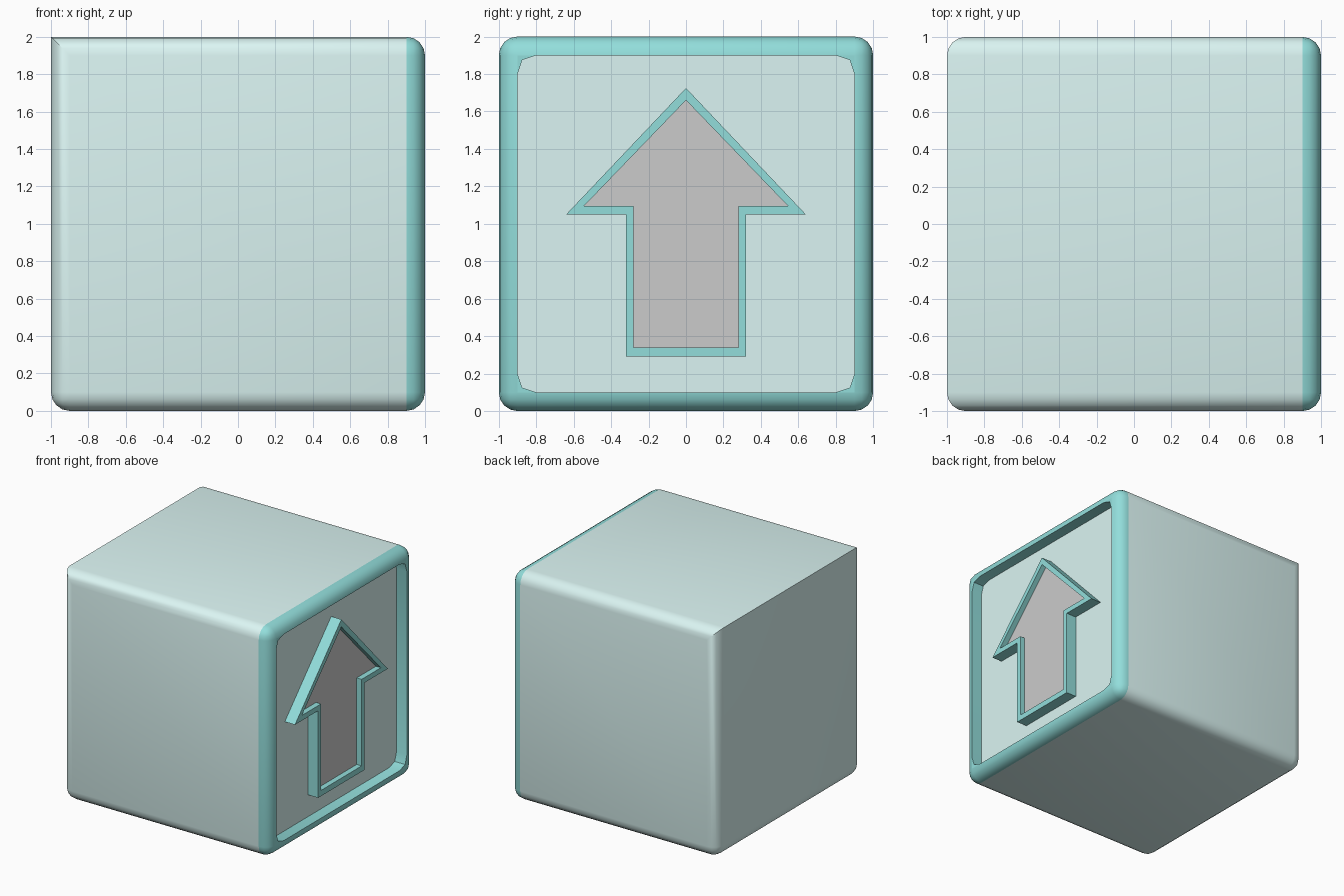
import bpy, bmesh, math

if "Cube" in bpy.data.objects:
    bpy.data.objects.remove(bpy.data.objects["Cube"])

R = 0.1        # edge rounding
FLOOR = 0.9    # x of the recessed panel


def material(name, color):
    m = bpy.data.materials.new(name)
    m.diffuse_color = color
    m.use_nodes = True
    m.node_tree.nodes["Principled BSDF"].inputs["Base Color"].default_value = m.diffuse_color
    return m


pale = material("pale_teal", (0.71, 0.915, 0.897, 1))
teal = material("deep_teal", (0.29, 0.73, 0.71, 1))


def finish(bm, name, mats=()):
    mesh = bpy.data.meshes.new(name)
    bm.to_mesh(mesh)
    bm.free()
    for m in mats:
        mesh.materials.append(m)
    ob = bpy.data.objects.new(name, mesh)
    bpy.context.collection.objects.link(ob)
    bpy.ops.object.select_all(action='DESELECT')
    ob.select_set(True)
    bpy.context.view_layer.objects.active = ob
    bpy.ops.object.shade_smooth_by_angle(angle=math.radians(32))
    return ob


def loop(bm, profile, x):
    return [bm.verts.new((x, y, z)) for y, z in profile]


def skin(bm, steps, mat=0):
    """Join successive (profile, x) outlines and return the last one."""
    loops = [loop(bm, p, x) for p, x in steps]
    for a, b in zip(loops, loops[1:]):
        n = len(a)
        for i in range(n):
            j = (i + 1) % n
            bm.faces.new((a[i], a[j], b[j], b[i])).material_index = mat
    return loops[-1]


# Block: every edge rounded except the one between the top and left faces
bm = bmesh.new()
bmesh.ops.create_cube(bm, size=2)
bmesh.ops.translate(bm, verts=bm.verts, vec=(0, 0, 1))
edges = [e for e in bm.edges
         if not all(v.co.x < 0 and v.co.z > 1 for v in e.verts)]
bmesh.ops.bevel(bm, geom=edges, offset=R, offset_type='OFFSET', segments=4,
                profile=0.5, affect='EDGES')
bm.normal_update()
for f in list(bm.faces):
    if f.normal.x > 0.99 and f.calc_area() > 1:
        bm.faces.remove(f)
    else:
        f.material_index = int(f.calc_center_median().x > 1 - R)

# Recess in the right face: rounded opening, wall and panel
opening, corners = [], []
for k in range(4):
    c, s = [(1, 0), (0, 1), (-1, 0), (0, -1)][k]
    pts = [(c * y - s * z, 1 + s * y + c * z)
           for y, z in ((0.9, 0.8), (0.875, 0.875), (0.8, 0.9), (0.9, 0.9))]
    opening += pts[:3]
    corners.append((pts[0], pts[3], pts[2], pts[1]))
for quad in corners:
    bm.faces.new(loop(bm, quad, 1)).material_index = 1
panel = skin(bm, [(opening, 1), (opening, FLOOR)], 1)
bm.faces.new(panel).material_index = 0
finish(bm, "block", (pale, teal))


# Arrow: raised outline with a sunken grey face
def arrow(head, stem, tip, shoulder, foot):
    return [(-stem, foot), (stem, foot), (stem, shoulder), (head, shoulder),
            (0, tip), (-head, shoulder), (-stem, shoulder)]


outer = arrow(0.64, 0.32, 1.725, 1.05, 0.29)
inner = arrow(0.545, 0.28, 1.66, 1.095, 0.34)

bm = bmesh.new()
skin(bm, [(outer, FLOOR), (outer, 0.998), (inner, 0.998), (inner, 0.95)])
finish(bm, "arrow_outline", (teal,))

bm = bmesh.new()
bm.faces.new(loop(bm, inner, 0.95))
finish(bm, "arrow_face")
